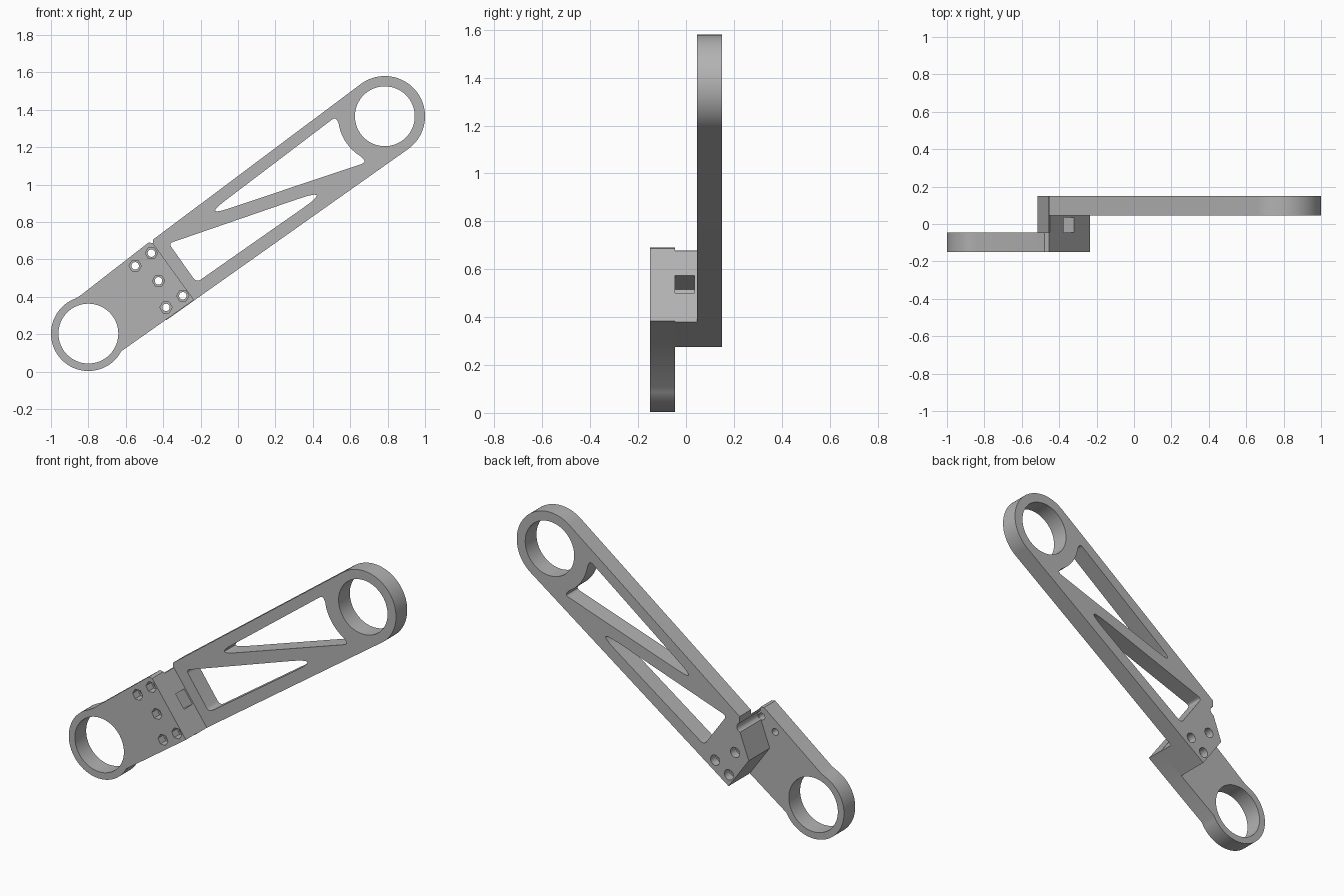
import bpy, bmesh
from math import radians, cos, sin
from mathutils import Vector

cube = bpy.data.objects.get("Cube")
if cube:
    bpy.data.objects.remove(cube)

grey = bpy.data.materials.new("satin_grey")
grey.use_nodes = True
grey.diffuse_color = (0.45, 0.45, 0.45, 1)
grey.node_tree.nodes["Principled BSDF"].inputs["Base Color"].default_value = (0.45, 0.45, 0.45, 1)


def arc(c, r, a0, a1, n):
    """Points on an arc in the x-z plane, angles in degrees."""
    return [(c[0] + r * cos(radians(a0 + (a1 - a0) * i / n)),
             c[1] + r * sin(radians(a0 + (a1 - a0) * i / n))) for i in range(n + 1)]


def circle(c, r, n=64):
    return arc(c, r, 0, 360, n)[:-1]


def rounded(corners):
    """Round each (x, z, setback) corner; plain (x, z) points stay as they are."""
    out = []
    for i, c in enumerate(corners):
        p = Vector(c[:2])
        if len(c) == 2:
            out.append(p)
            continue
        a = (Vector(corners[i - 1][:2]) - p).normalized() * c[2] + p
        b = (Vector(corners[(i + 1) % len(corners)][:2]) - p).normalized() * c[2] + p
        for k in range(7):
            t = k / 6
            out.append(a * (1 - t) ** 2 + p * 2 * t * (1 - t) + b * t * t)
    return out


def prism(name, outline, y0, y1):
    """Extrude an x-z outline from y0 to y1."""
    bm = bmesh.new()
    face = bm.faces.new([bm.verts.new((p[0], y0, p[1])) for p in outline])
    ext = bmesh.ops.extrude_face_region(bm, geom=[face])
    verts = [v for v in ext["geom"] if isinstance(v, bmesh.types.BMVert)]
    bmesh.ops.translate(bm, verts=verts, vec=(0, y1 - y0, 0))
    bmesh.ops.recalc_face_normals(bm, faces=bm.faces)
    mesh = bpy.data.meshes.new(name)
    bm.to_mesh(mesh)
    bm.free()
    mesh.materials.append(grey)
    obj = bpy.data.objects.new(name, mesh)
    bpy.context.collection.objects.link(obj)
    return obj


def combine(target, other, operation):
    """Apply a boolean and remove the helper."""
    mod = target.modifiers.new("boolean", "BOOLEAN")
    mod.operation, mod.solver, mod.object = operation, "EXACT", other
    bpy.context.view_layer.objects.active = target
    bpy.ops.object.modifier_apply(modifier=mod.name)
    bpy.data.objects.remove(other)


def cut(target, outline, y0, y1):
    combine(target, prism("cutter", outline, y0, y1), "DIFFERENCE")


FRONT, INNER, BACK = -0.15, 0.045, 0.15
low_ring, top_ring = (-0.8, 0.203), (0.785, 1.365)
shared_bolts = [(-0.425, 0.485), (-0.295, 0.405), (-0.385, 0.343)]
edge_bolts = [(-0.55, 0.565), (-0.463, 0.633)]

# Lower arm: short plate with a ring end
lower = prism("lower_arm", [(-0.235, 0.383), (-0.455, 0.687), (-0.478, 0.69), (-0.845, 0.405)]
              + arc(low_ring, 0.2, 111, 324, 48) + [(-0.625, 0.108)], FRONT, -INNER)
cut(lower, circle(low_ring, 0.16), -0.3, 0.1)
for bolt in shared_bolts + edge_bolts:
    cut(lower, circle(bolt, 0.02, 24), -0.3, 0.1)
    cut(lower, circle(bolt, 0.033, 6), -0.3, FRONT + 0.05)

# Upper arm: long tapered plate with a ring end
upper = prism("upper_arm", [(-0.235, 0.38), (-0.383, 0.275), (-0.515, 0.46), (-0.455, 0.62),
                            (-0.455, 0.705)]
              + arc(top_ring, 0.215, 127, -54.5, 48), INNER, BACK)

# Spacer block between the two arms, with a nut slot in its end face
spacer = prism("spacer", [(-0.235, 0.38), (-0.383, 0.275), (-0.515, 0.46), (-0.455, 0.62),
                          (-0.455, 0.678), (-0.45, 0.677)], -INNER, INNER)
cut(spacer, [(-0.28, 0.53), (-0.334, 0.605), (-0.46, 0.515), (-0.406, 0.44)], -0.06, 0.035)
combine(upper, spacer, "UNION")

# Ring hole and the two lightening windows
cut(upper, circle(top_ring, 0.16), -0.3, 0.3)
cut(upper, rounded([(-0.183, 0.827, 0.14), (0.522, 1.362, 0.025)]
                   + arc(top_ring, 0.25, 189, 239, 16) + [(0.688, 1.119, 0.03)]), 0, 0.3)
cut(upper, rounded([(-0.37, 0.685, 0.025), (0.51, 0.988, 0.2), (-0.222, 0.476, 0.03)]), 0, 0.3)

# Bolt holes, recesses on the back and the clearance notch
for bolt in shared_bolts:
    cut(upper, circle(bolt, 0.02, 24), -0.3, 0.3)
    cut(upper, circle(bolt, 0.03, 24), BACK - 0.05, 0.3)
cut(upper, circle((-0.465, 0.64), 0.028, 24), -0.3, 0.3)

# Smooth the round walls and keep the edges crisp
for obj in (lower, upper):
    bpy.ops.object.select_all(action="DESELECT")
    obj.select_set(True)
    bpy.context.view_layer.objects.active = obj
    bpy.ops.object.shade_smooth_by_angle(angle=radians(30))
